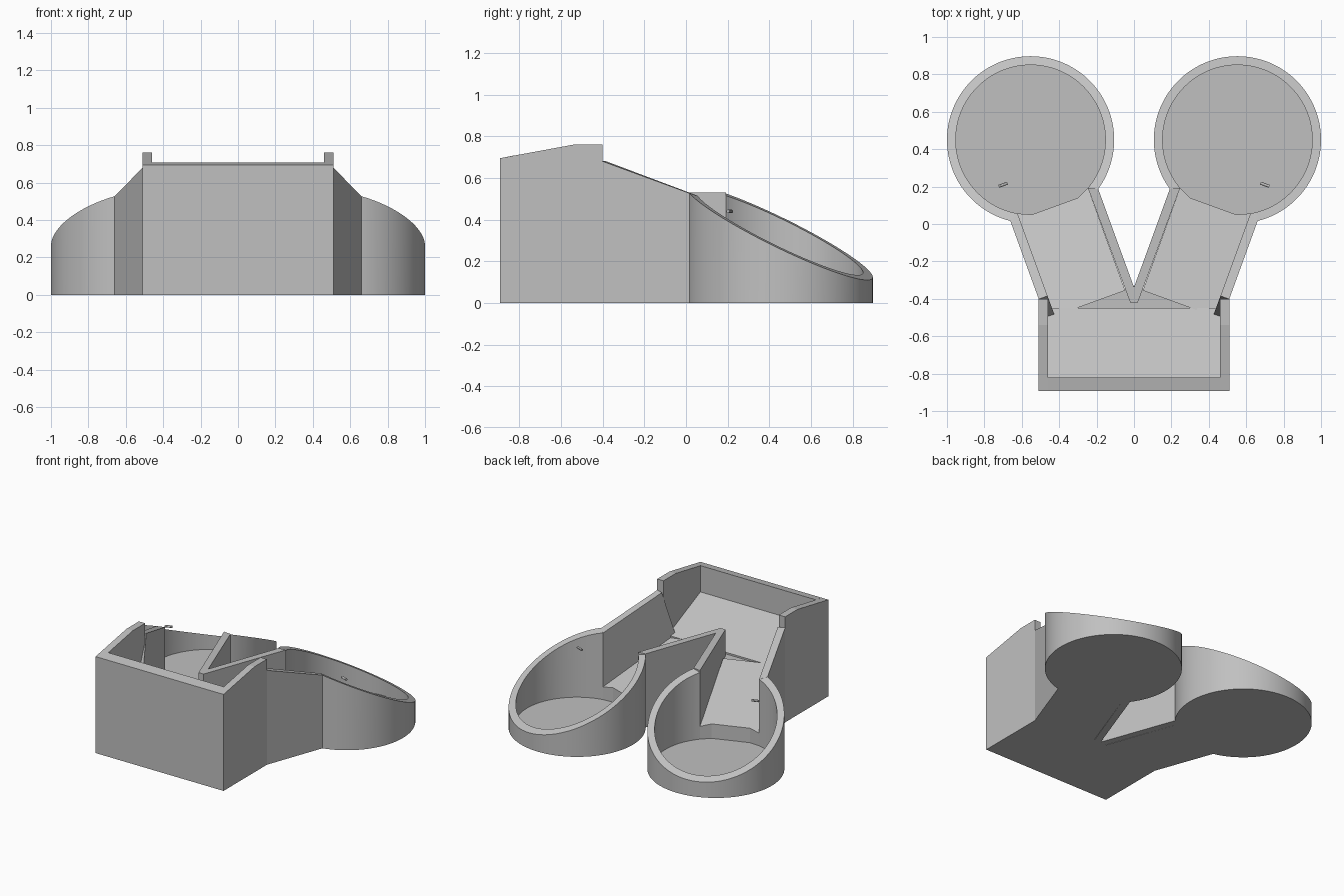
import bpy, bmesh, math
from math import sin, cos, radians, sqrt
from mathutils import Vector

cube = bpy.data.objects.get("Cube")
if cube:
    bpy.data.objects.remove(cube)

grey = bpy.data.materials.new("light_grey")
grey.use_nodes = True
tone = (0.53, 0.53, 0.53, 1)
grey.diffuse_color = tone
grey.node_tree.nodes["Principled BSDF"].inputs["Base Color"].default_value = tone

BOWL_X, BOWL_Y = 0.553, 0.45
R_OUT, R_IN = 0.447, 0.40
CHUTE_IN, CHUTE_OUT = 0.20, 0.25
TURN = radians(20)
LEVEL = 0.53


def finish(name, bm, smooth=False):
    bmesh.ops.recalc_face_normals(bm, faces=bm.faces[:])
    mesh = bpy.data.meshes.new(name)
    bm.to_mesh(mesh)
    bm.free()
    mesh.materials.append(grey)
    obj = bpy.data.objects.new(name, mesh)
    bpy.context.collection.objects.link(obj)
    if smooth:
        bpy.ops.object.select_all(action='DESELECT')
        obj.select_set(True)
        bpy.context.view_layer.objects.active = obj
        bpy.ops.object.shade_smooth_by_angle(angle=radians(30))
    return obj


def loft(name, lower, upper, smooth=False):
    """Closed solid between two outlines of equal length."""
    bm = bmesh.new()
    a = [bm.verts.new(p) for p in lower]
    b = [bm.verts.new(p) for p in upper]
    bm.faces.new(a)
    bm.faces.new(b)
    for i in range(len(a)):
        j = (i + 1) % len(a)
        bm.faces.new((a[i], a[j], b[j], b[i]))
    return finish(name, bm, smooth)


def prism(name, outline, top, smooth=False):
    """Upright solid on the ground; top gives the height at a point."""
    return loft(name, [(x, y, 0) for x, y in outline],
                [(x, y, top(x, y)) for x, y in outline], smooth)


def side_profile(name, x0, x1, profile):
    """Outline in y and z, extruded along x."""
    return loft(name, [(x0, y, z) for y, z in profile],
                [(x1, y, z) for y, z in profile])


def place(side, s, t):
    """Chute frame (s along, t across, origin at bowl centre) to x, y."""
    x = BOWL_X + s * sin(TURN) + t * cos(TURN)
    return side * x, BOWL_Y + s * cos(TURN) - t * sin(TURN)


def along(side, x, y):
    return (side * x - BOWL_X) * sin(TURN) + (y - BOWL_Y) * cos(TURN)


def rim_height(s):
    return min(LEVEL, 0.338 - 0.51 * s)


def wall_height(s):
    return 0.40 - 0.344 * s


def ramp_height(s):
    return 0.14 - 0.39 * (s + 0.38)


# Hopper box
for side, label in ((1, "left"), (-1, "right")):
    side_profile("hopper_wall_" + label, side * 0.46, side * 0.51,
                 [(-0.893, 0), (-0.893, 0.695), (-0.54, 0.76), (-0.40, 0.76), (-0.40, 0)])
side_profile("hopper_front", -0.46, 0.46,
             [(-0.893, 0), (-0.893, 0.695), (-0.82, 0.709), (-0.82, 0)])
side_profile("hopper_floor", -0.46, 0.46,
             [(-0.82, 0), (-0.82, 0.52), (-0.45, 0.35), (-0.45, 0)])
prism("floor_divider", [(-0.36, -0.45), (0.36, -0.45), (0, -0.33)], lambda x, y: 0.338)

# Point where the chute meets the bowl
join_in = -sqrt(R_IN ** 2 - CHUTE_IN ** 2)
join_out = -sqrt(R_OUT ** 2 - CHUTE_OUT ** 2)

for side, label in ((1, "left"), (-1, "right")):
    # Bowl wall, open towards the chute, with a slanted rim
    bm = bmesh.new()
    steps = 120
    rows = []
    for i in range(steps + 1):
        a = radians(30 + 300 * i / steps)
        row = []
        for r, at_top in ((R_OUT, 0), (R_OUT, 1), (R_IN, 1), (R_IN, 0)):
            s, t = -r * cos(a), r * sin(a)
            x, y = place(side, s, t)
            row.append(bm.verts.new((x, y, rim_height(s) if at_top else 0)))
        rows.append(row)
    for p, q in zip(rows, rows[1:]):
        for k in range(4):
            m = (k + 1) % 4
            bm.faces.new((p[k], p[m], q[m], q[k]))
    bm.faces.new(rows[0])
    bm.faces.new(rows[-1])
    finish("bowl_wall_" + label, bm, True)

    # Bowl floor
    disc = [place(side, 0.42 * cos(math.tau * i / 96), 0.42 * sin(math.tau * i / 96))
            for i in range(96)]
    prism("bowl_floor_" + label, disc, lambda x, y: 0.035, True)

    # Sloping chute floor, with a lip standing into the bowl
    outline = [(-0.93, -CHUTE_IN), (join_in, -CHUTE_IN), (-0.378, -0.13),
               (-0.378, 0.13), (join_in, CHUTE_IN), (-0.93, CHUTE_IN)]
    prism("chute_floor_" + label, [place(side, s, t) for s, t in outline],
          lambda x, y: ramp_height(along(side, x, y)))

    # Outer chute wall, its upper end square to the slope
    ends = [(join_in, CHUTE_IN), (join_out, CHUTE_OUT)]
    tops = ends + [(-0.815, CHUTE_OUT), (-0.815, CHUTE_IN)]
    feet = ends + [(-1.04, CHUTE_OUT), (-1.04, CHUTE_IN)]
    loft("chute_outer_wall_" + label,
         [(*place(side, s, t), 0) for s, t in feet],
         [(*place(side, s, t), wall_height(s) if s < -0.376 else rim_height(s))
          for s, t in tops])

    # Small pin above the bowl
    middle = Vector((side * 0.70, 0.21, 0.44))
    axis = Vector((side * cos(TURN), -sin(TURN), 0))
    bm = bmesh.new()
    bmesh.ops.create_cone(bm, cap_ends=True, segments=12, radius1=0.008,
                          radius2=0.008, depth=0.05)
    turn = axis.to_track_quat('Z', 'Y').to_matrix()
    bmesh.ops.rotate(bm, matrix=turn, verts=bm.verts[:])
    bmesh.ops.translate(bm, vec=middle, verts=bm.verts[:])
    finish("pin_" + label, bm, True)

# Level V-shaped wall between the chutes
half = [place(1, join_out, -CHUTE_OUT), place(1, join_in, -CHUTE_IN), (0.02, -0.42)]
apex = (0, BOWL_Y - (BOWL_X * cos(TURN) - CHUTE_OUT) / sin(TURN))
mirror = [(-x, y) for x, y in reversed(half)]
prism("chute_inner_wall", [apex] + half + mirror, lambda x, y: LEVEL)
